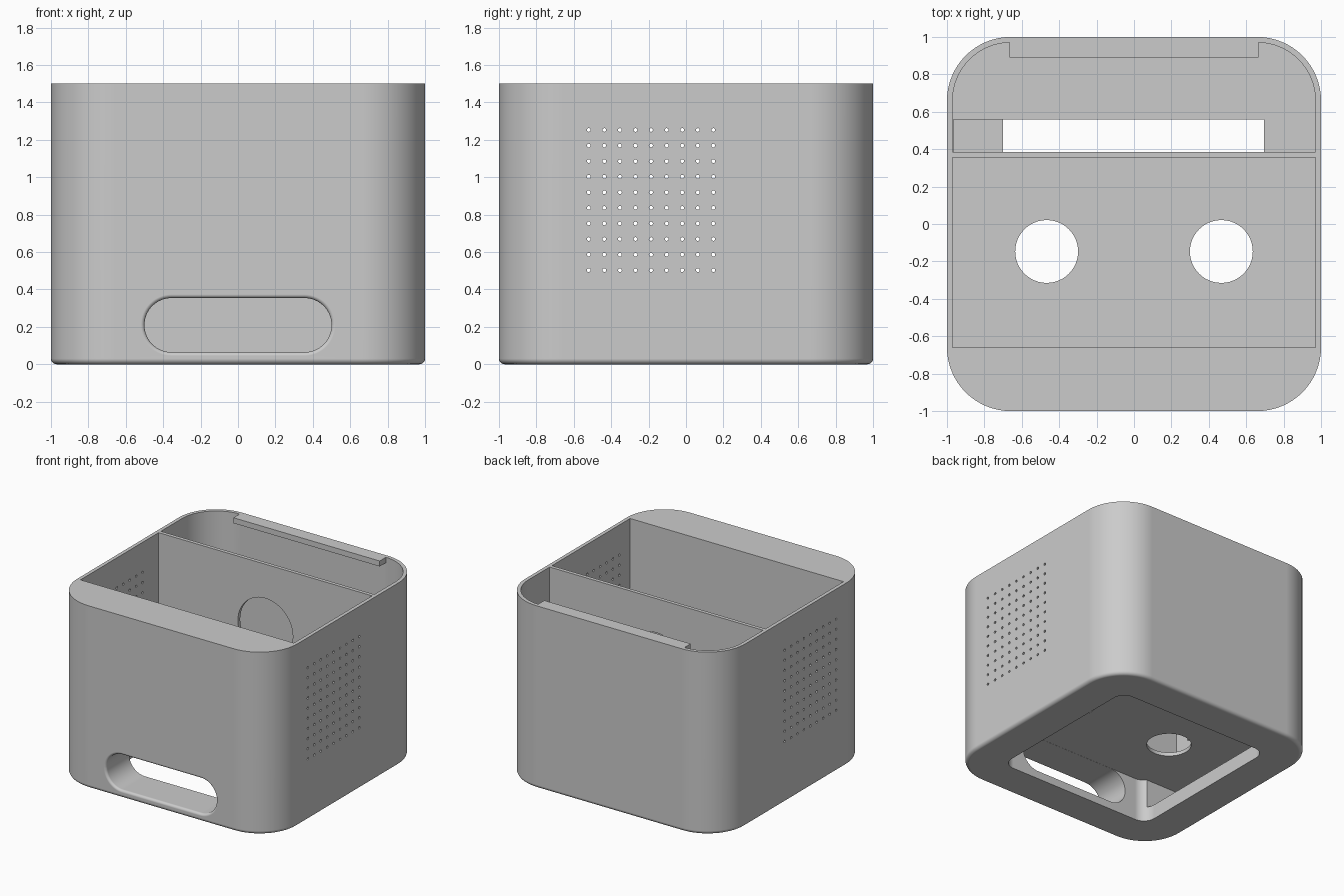
import bpy, bmesh, math
from mathutils import Matrix

if "Cube" in bpy.data.objects:
    bpy.data.objects.remove(bpy.data.objects["Cube"], do_unlink=True)

grey = bpy.data.materials.new("light_grey")
grey.use_nodes = True
grey.diffuse_color = (0.6, 0.6, 0.6, 1)
grey.node_tree.nodes["Principled BSDF"].inputs["Base Color"].default_value = (0.6, 0.6, 0.6, 1)

FACE_FRONT = Matrix.Rotation(math.pi / 2, 4, "X")   # local z -> -y, local y -> z


def outline(x0, x1, y0, y1, radii=(0, 0, 0, 0), grow=0.0, seg=16):
    """Counter-clockwise rectangle with one radius per corner, offset by grow."""
    pts = []
    corners = ((x1, y1, -1, -1), (x0, y1, 1, -1), (x0, y0, 1, 1), (x1, y0, -1, 1))
    for i, ((x, y, sx, sy), r) in enumerate(zip(corners, radii)):
        if r == 0:
            pts.append((x - sx * grow, y - sy * grow))
            continue
        for k in range(seg + 1):
            a = (i + k / seg) * math.pi / 2
            pts.append((x + sx * r + (r + grow) * math.cos(a),
                        y + sy * r + (r + grow) * math.sin(a)))
    return pts


def loft(name, rings, matrix=Matrix()):
    """Closed solid through (height, outline) rings."""
    bm = bmesh.new()
    loops = [[bm.verts.new((x, y, z)) for x, y in pts] for z, pts in rings]
    for a, b in zip(loops, loops[1:]):
        for i in range(len(a)):
            j = (i + 1) % len(a)
            bm.faces.new((a[i], a[j], b[j], b[i]))
    bm.faces.new(loops[0][::-1])
    bm.faces.new(loops[-1])
    bmesh.ops.transform(bm, matrix=matrix, verts=bm.verts)
    return finish(name, bm)


def finish(name, bm):
    bmesh.ops.recalc_face_normals(bm, faces=bm.faces)
    mesh = bpy.data.meshes.new(name)
    bm.to_mesh(mesh)
    bm.free()
    mesh.materials.append(grey)
    ob = bpy.data.objects.new(name, mesh)
    bpy.context.collection.objects.link(ob)
    return ob


def prism(name, z0, z1, *args):
    pts = outline(*args)
    return loft(name, [(z0, pts), (z1, pts)])


def rods(name, centres, radius, depth, axis, sides):
    """Cylinders along one axis, joined in a single mesh."""
    bm = bmesh.new()
    turn = {"X": Matrix.Rotation(math.pi / 2, 4, "Y"), "Y": FACE_FRONT, "Z": Matrix()}[axis]
    for c in centres:
        bmesh.ops.create_cone(bm, cap_ends=True, segments=sides, radius1=radius,
                              radius2=radius, depth=depth, matrix=Matrix.Translation(c) @ turn)
    return finish(name, bm)


def cut(target, cutter):
    bpy.context.view_layer.objects.active = target
    mod = target.modifiers.new("cut", "BOOLEAN")
    mod.operation, mod.solver, mod.object = "DIFFERENCE", "EXACT", cutter
    bpy.ops.object.modifier_apply(modifier=mod.name)
    bpy.data.objects.remove(cutter, do_unlink=True)


# Outer shell with a small fillet round the base
FILLET = 0.03
R = 0.34
rings = []
for k in range(7):
    a = k / 6 * math.pi / 2
    rings.append((FILLET * (1 - math.cos(a)),
                  outline(-1, 1, -1, 1, (R,) * 4, -FILLET * (1 - math.sin(a)))))
rings.append((1.5, outline(-1, 1, -1, 1, (R,) * 4)))
body = loft("housing", rings)

# Front compartment, and rear compartment that leaves a lip on the back wall
cut(body, prism("front_compartment", 0.385, 1.6, -0.97, 0.97, -0.66, 0.355))
rear = prism("rear_compartment", 0.385, 1.6, -0.97, 0.97, 0.385, 0.97, (0.31, 0.31, 0, 0))
cut(rear, prism("back_lip", 1.455, 1.7, -0.665, 0.665, 0.89, 1.1))
cut(body, rear)

# Lower cavity and the opening in the base
cut(body, prism("lower_cavity", 0.12, 0.355, -0.97, 0.97, -0.66, 0.7))
cut(body, prism("base_opening", -0.1, 0.355, -0.7, 0.7, -0.7, 0.7, (0.1,) * 4))

# Front slot with a flared rim
FLARE = 0.02
rings = [(0.68, outline(-0.5, 0.5, 0.065, 0.354, (0.144,) * 4))]
for k in range(7):
    a = k / 6 * math.pi / 2
    rings.append((1 - FLARE * (1 - math.sin(a)),
                  outline(-0.5, 0.5, 0.065, 0.354, (0.144,) * 4, FLARE * (1 - math.cos(a)))))
rings.append((1.1, rings[-1][1]))
cut(body, loft("front_slot", rings, FACE_FRONT))

# Slot and round holes in the floor, round hole in the divider
cut(body, prism("floor_slot", 0.3, 0.45, -0.965, 0.695, 0.386, 0.56))
cut(body, rods("floor_holes", [(s * 0.467, -0.147, 0.37) for s in (-1, 1)], 0.168, 0.15, "Z", 48))
cut(body, rods("divider_hole", [(0, 0.37, 0.97)], 0.25, 0.1, "Y", 48))

# Grid of vent holes through both side walls
grid = [(0, -0.52 + 0.0833 * i, 0.503 + 0.0833 * j) for i in range(9) for j in range(10)]
cut(body, rods("vent_holes", grid, 0.01, 2.2, "X", 12))

# Smooth rounded corners, crisp edges
bpy.ops.object.select_all(action="DESELECT")
body.select_set(True)
bpy.context.view_layer.objects.active = body
bpy.ops.object.shade_smooth_by_angle(angle=math.radians(30))
body.modifiers.new("even_shading", "WEIGHTED_NORMAL").keep_sharp = True
